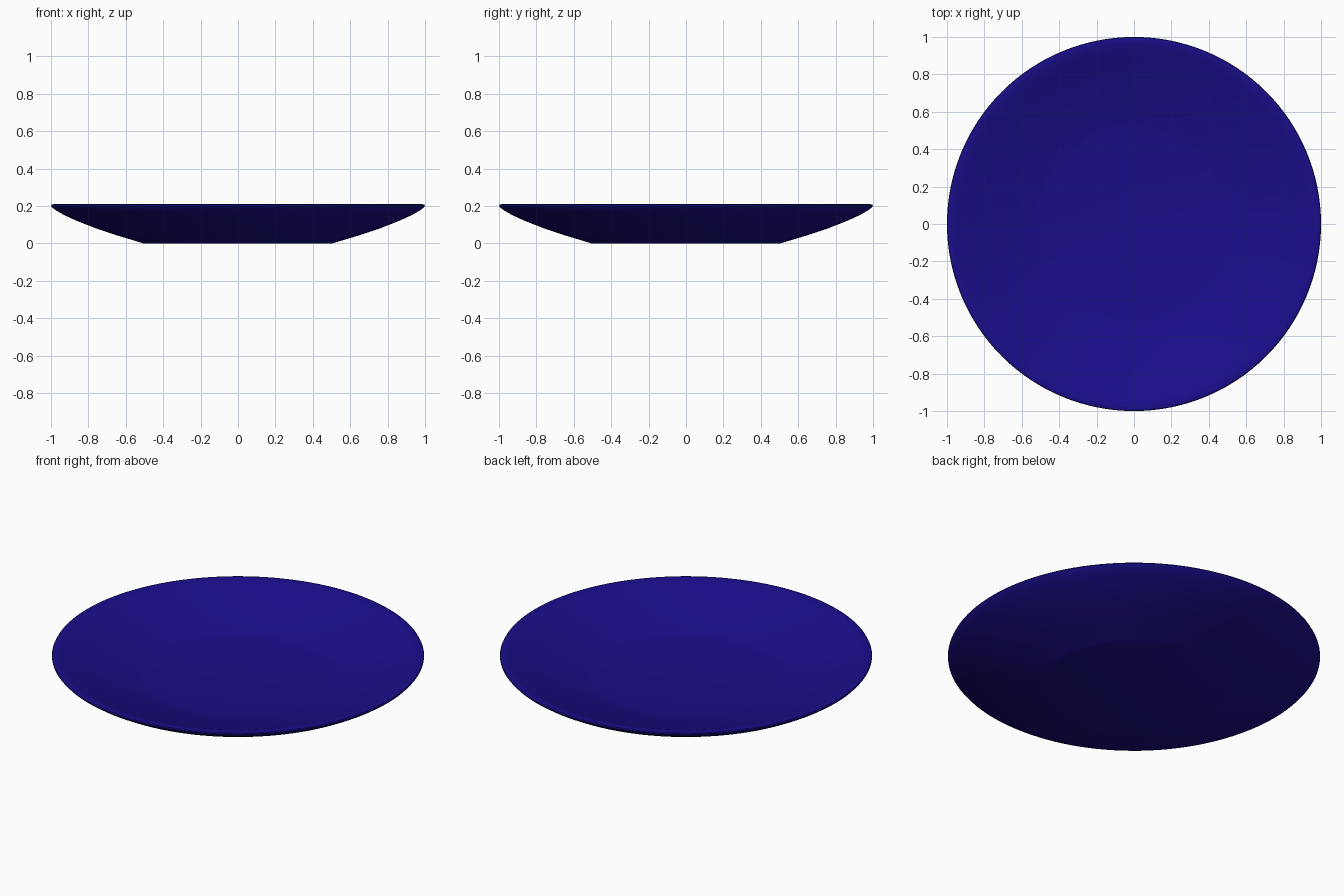
import bpy, bmesh, math

if "Cube" in bpy.data.objects:
    bpy.data.objects.remove(bpy.data.objects["Cube"])

# Half cross-section of the plate: foot, outer wall, rounded rim, inner wall, floor
profile = [(0, 0), (0.505, 0), (0.52, 0.005), (0.64, 0.041), (0.76, 0.081), (0.86, 0.12),
           (0.93, 0.152), (0.97, 0.175), (0.99, 0.189), (1.0, 0.201), (0.997, 0.207),
           (0.985, 0.21), (0.97, 0.209), (0.94, 0.201), (0.88, 0.18), (0.76, 0.143),
           (0.64, 0.109), (0.54, 0.083), (0.50, 0.076), (0, 0.075)]

# Spin the cross-section around the vertical axis
bm = bmesh.new()
verts = [bm.verts.new((r, 0, z)) for r, z in profile]
edges = [bm.edges.new(pair) for pair in zip(verts, verts[1:])]
bmesh.ops.spin(bm, geom=verts + edges, cent=(0, 0, 0), axis=(0, 0, 1),
               angle=math.tau, steps=128, use_duplicate=False)
bmesh.ops.remove_doubles(bm, verts=bm.verts, dist=0.0005)
bmesh.ops.recalc_face_normals(bm, faces=bm.faces)
mesh = bpy.data.meshes.new("plate")
bm.to_mesh(mesh)
bm.free()
plate = bpy.data.objects.new("plate", mesh)
bpy.context.collection.objects.link(plate)

# Dark blue glaze
glaze = bpy.data.materials.new("blue_glaze")
glaze.diffuse_color = (0.01, 0.004, 0.25, 1)
glaze.use_nodes = True
glaze.node_tree.nodes["Principled BSDF"].inputs["Base Color"].default_value = glaze.diffuse_color
mesh.materials.append(glaze)

# Smooth shading
bpy.context.view_layer.objects.active = plate
plate.select_set(True)
bpy.ops.object.shade_smooth_by_angle(angle=math.radians(40))
